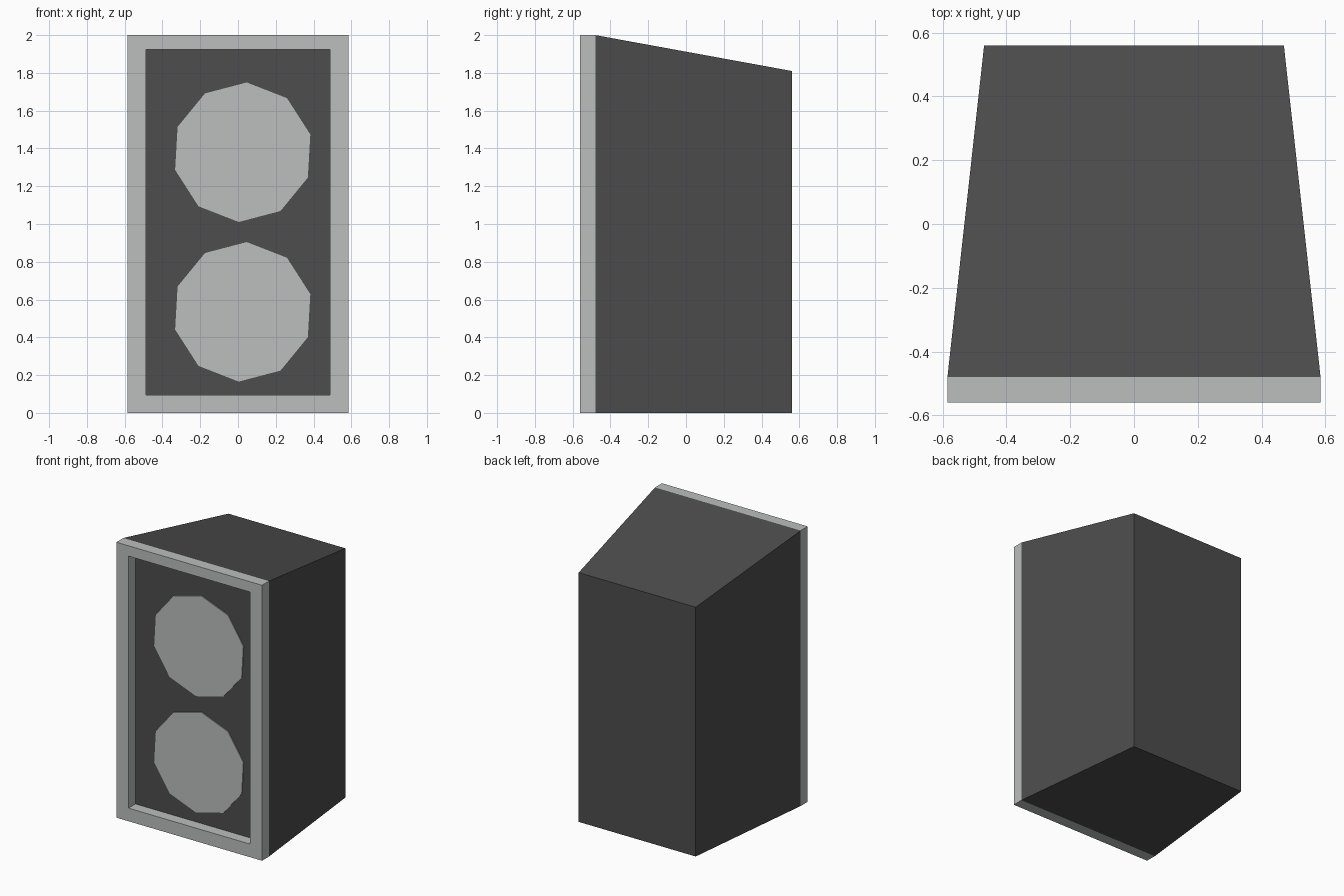
import bpy, bmesh, math

if "Cube" in bpy.data.objects:
    bpy.data.objects.remove(bpy.data.objects["Cube"])


def material(name, rgb):
    m = bpy.data.materials.new(name)
    m.diffuse_color = (*rgb, 1)
    m.use_nodes = True
    m.node_tree.nodes["Principled BSDF"].inputs["Base Color"].default_value = m.diffuse_color
    return m


LIGHT = material("light_grey", (0.497, 0.521, 0.515))
DARK = material("charcoal", (0.074, 0.074, 0.074))


def make_object(name, bm, mat):
    bmesh.ops.recalc_face_normals(bm, faces=bm.faces)
    me = bpy.data.meshes.new(name)
    bm.to_mesh(me)
    bm.free()
    me.materials.append(mat)
    ob = bpy.data.objects.new(name, me)
    bpy.context.collection.objects.link(ob)
    return ob


def rect(bm, y, half_w, z0, z1):
    return [bm.verts.new((x, y, z)) for x, z in
            ((-half_w, z0), (half_w, z0), (half_w, z1), (-half_w, z1))]


def bridge(bm, a, b):
    for i in range(len(a)):
        j = (i + 1) % len(a)
        bm.faces.new((a[i], a[j], b[j], b[i]))


FRONT, BAFFLE, BACK = -0.56, -0.48, 0.56

# Cabinet: tapers to the rear, with a top sloping down
bm = bmesh.new()
front = rect(bm, BAFFLE, 0.585, 0, 2)
back = rect(bm, BACK, 0.47, 0, 1.81)
bridge(bm, front, back)
bm.faces.new(front)
bm.faces.new(back)
make_object("cabinet", bm, DARK)

# Raised frame around the front panel
bm = bmesh.new()
loops = [rect(bm, FRONT, 0.585, 0, 2), rect(bm, FRONT, 0.488, 0.095, 1.925),
         rect(bm, BAFFLE, 0.488, 0.095, 1.925), rect(bm, BAFFLE, 0.585, 0, 2)]
for i in range(4):
    bridge(bm, loops[i], loops[(i + 1) % 4])
make_object("front_frame", bm, LIGHT)

# Two flat ten-sided speaker cones, slightly turned and off centre
for name, zc in (("lower_speaker", 0.535), ("upper_speaker", 1.38)):
    bm = bmesh.new()
    rings = []
    for y in (BAFFLE - 0.006, BAFFLE):
        angles = [math.radians(86.7 + 36 * i) for i in range(10)]
        rings.append([bm.verts.new((0.025 + 0.37 * math.cos(a), y,
                                    zc + 0.37 * math.sin(a))) for a in angles])
    bridge(bm, *rings)
    for ring in rings:
        bm.faces.new(ring)
    make_object(name, bm, LIGHT)
